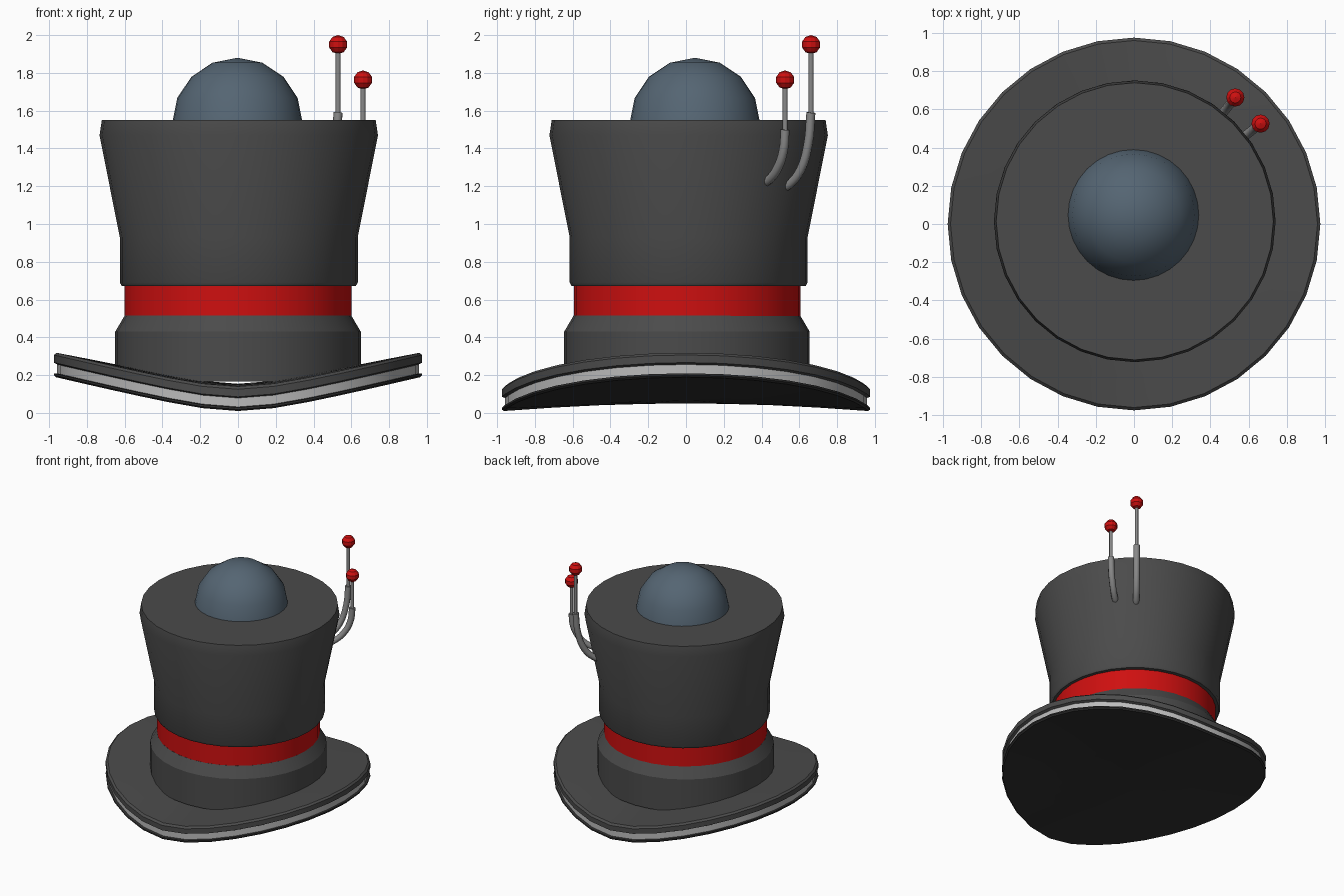
import bpy, bmesh, math
from mathutils import Vector

if "Cube" in bpy.data.objects:
    bpy.data.objects.remove(bpy.data.objects["Cube"])


def material(name, rgb):
    m = bpy.data.materials.new(name)
    m.diffuse_color = (*rgb, 1)
    m.use_nodes = True
    m.node_tree.nodes["Principled BSDF"].inputs["Base Color"].default_value = m.diffuse_color
    return m


FELT = material("dark_felt", (0.07, 0.07, 0.07))
LINING = material("dark_lining", (0.03, 0.03, 0.03))
RED = material("red", (0.62, 0.005, 0.005))
TRIM = material("light_grey", (0.5, 0.5, 0.5))
METAL = material("mid_grey", (0.25, 0.25, 0.25))
GLASS = material("slate_blue", (0.09, 0.13, 0.17))


def finish(ob, mat, angle=35):
    ob.data.materials.clear()
    ob.data.materials.append(mat)
    bpy.ops.object.select_all(action='DESELECT')
    ob.select_set(True)
    bpy.context.view_layer.objects.active = ob
    if angle and ob.type == 'MESH':
        bpy.ops.object.shade_smooth_by_angle(angle=math.radians(angle))
    return ob


def lathe(name, profile, mat, centre=(0, 0), warp=None, sides=32, angle=35):
    """Revolve (radius, z) points around z, then lift each point by warp(x)."""
    bm = bmesh.new()
    rings = []
    for r, z in profile:
        n = 1 if r == 0 else sides
        ring = []
        for i in range(n):
            a = 2 * math.pi * i / sides
            x, y = r * math.cos(a) + centre[0], r * math.sin(a) + centre[1]
            ring.append(bm.verts.new((x, y, z + (warp(x) if warp else 0))))
        rings.append(ring)
    for a, b in zip(rings, rings[1:]):
        for i in range(sides):
            j = (i + 1) % sides
            q = [a[i % len(a)], a[j % len(a)], b[j % len(b)], b[i % len(b)]]
            bm.faces.new(list(dict.fromkeys(q)))
    bmesh.ops.recalc_face_normals(bm, faces=bm.faces)
    # outward check on the outermost face
    f = max(bm.faces, key=lambda f: f.calc_center_median().xy.length)
    if f.normal.xy.dot(f.calc_center_median().xy) < 0:
        bmesh.ops.reverse_faces(bm, faces=bm.faces)
    me = bpy.data.meshes.new(name)
    bm.to_mesh(me)
    bm.free()
    ob = bpy.data.objects.new(name, me)
    bpy.context.collection.objects.link(ob)
    return finish(ob, mat, angle)


def saddle(x):
    return 0.24 * (math.sqrt(x * x + 0.0625) - 0.25)


# Brim: underside, light trim, top
lathe("brim_underside", [(0, .05), (.2, .048), (.45, .041), (.7, .028), (.965, .01),
                         (.975, .018), (.975, .028), (.955, .032)], LINING, warp=saddle)
lathe("brim_trim", [(.957, .025), (.957, .085)], TRIM, warp=saddle)
lathe("brim_top", [(.955, .078), (.975, .085), (.975, .125), (.96, .14), (.8, .146),
                   (.65, .15), (.4, .153), (.2, .154), (0, .154)], FELT, warp=saddle)

# Crown: lower collar, band, flared upper part
lathe("crown_base", [(.65, .167), (.65, .43), (.6, .515), (.585, .515)], FELT, (0, .005), angle=25)
lathe("hat_band", [(.6, .505), (.6, .68)], RED, (0, .006))
lathe("crown_upper", [(.59, .673), (.62, .673), (.63, .69), (.63, .93), (.737, 1.47),
                      (.725, 1.55), (0, 1.55)], FELT, (.004, .014), angle=40)

# Dome on the top
bpy.ops.mesh.primitive_uv_sphere_add(segments=32, ring_count=8, radius=.345,
                                     location=(-.003, .047, 1.535))
dome = bpy.context.object
dome.name = "top_dome"
bm = bmesh.new()
bm.from_mesh(dome.data)
bmesh.ops.delete(bm, geom=[v for v in bm.verts if v.co.z < -.01], context='VERTS')
bm.to_mesh(dome.data)
bm.free()
finish(dome, GLASS)


def tube(name, points, radius):
    cu = bpy.data.curves.new(name, 'CURVE')
    cu.dimensions = '3D'
    cu.bevel_depth = radius
    cu.bevel_resolution = 2
    cu.resolution_u = 4
    cu.use_fill_caps = True
    sp = cu.splines.new('BEZIER')
    sp.bezier_points.add(len(points) - 1)
    for bp, p in zip(sp.bezier_points, points):
        bp.co = p
        bp.handle_left_type = bp.handle_right_type = 'AUTO'
    ob = bpy.data.objects.new(name, cu)
    bpy.context.collection.objects.link(ob)
    finish(ob, METAL)


# Antennae: bent sleeve, thin rod, red ball
def antenna(label, bx, by, bz, sleeve):
    d = Vector((bx, by, 0)).normalized()
    tube(label + "_antenna_sleeve", [d * r + Vector((0, 0, z)) for r, z in sleeve], .024)
    tube(label + "_antenna_rod", [(bx, by, sleeve[-1][1] - .02), (bx, by, bz)], .013)
    bpy.ops.mesh.primitive_uv_sphere_add(segments=12, ring_count=5, radius=.05,
                                         location=(bx, by, bz))
    ball = bpy.context.object
    ball.name = label + "_antenna_ball"
    finish(ball, RED, None)


antenna("tall", .53, .662, 1.95,
        [(.66, 1.19), (.71, 1.215), (.78, 1.29), (.83, 1.43), (.847, 1.59)])
antenna("short", .662, .525, 1.763,
        [(.66, 1.215), (.71, 1.235), (.78, 1.295), (.83, 1.39), (.844, 1.50)])
